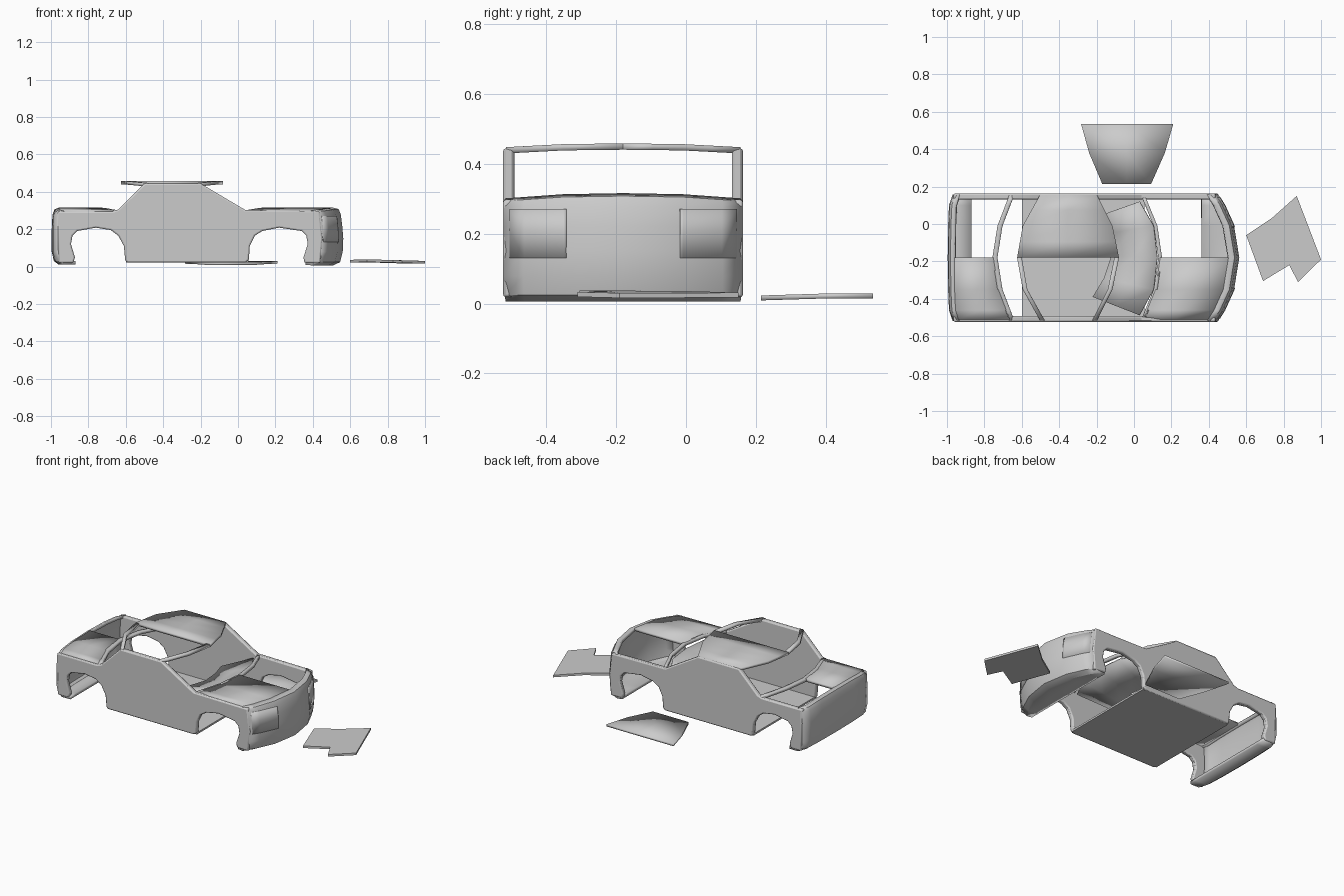
import bpy, bmesh
from mathutils import Vector

if "Cube" in bpy.data.objects:
    bpy.data.objects.remove(bpy.data.objects["Cube"])

YC = -0.18   # centre line of the car body
HW = 0.343   # half width of the body


def make(name, verts, faces, thick=0.0, bevel=0.0):
    me = bpy.data.meshes.new(name)
    me.from_pydata([tuple(v) for v in verts], [], faces)
    bm = bmesh.new()
    bm.from_mesh(me)
    bmesh.ops.recalc_face_normals(bm, faces=bm.faces)
    bm.to_mesh(me)
    bm.free()
    ob = bpy.data.objects.new(name, me)
    bpy.context.collection.objects.link(ob)
    if thick:
        m = ob.modifiers.new("thickness", 'SOLIDIFY')
        m.thickness = thick
        m.offset = 0
    if bevel:
        m = ob.modifiers.new("edges", 'BEVEL')
        m.width = bevel
        m.segments = 2
        m.limit_method = 'ANGLE'
        m.angle_limit = 0.7
    bpy.ops.object.select_all(action='DESELECT')
    bpy.context.view_layer.objects.active = ob
    ob.select_set(True)
    bpy.ops.object.shade_smooth_by_angle(angle=0.5)
    return ob


def loft(name, rows, thick=0.018, bevel=0.0):
    """Sheet through rows of points with equal counts."""
    n = len(rows[0])
    verts = [p for r in rows for p in r]
    faces = [(i * n + j, i * n + j + 1, (i + 1) * n + j + 1, (i + 1) * n + j)
             for i in range(len(rows) - 1) for j in range(n - 1)]
    return make(name, verts, faces, thick, bevel)


def prism(name, a, b, bevel=0.0):
    """Solid between two matching outlines."""
    n = len(a)
    faces = [tuple(range(n)), tuple(range(2 * n - 1, n - 1, -1))]
    faces += [(i, (i + 1) % n, n + (i + 1) % n, n + i) for i in range(n)]
    return make(name, list(a) + list(b), faces, 0, bevel)


def lerp_curve(curve, t):
    """Value at offset t from the centre line, curve = [(offset, value)]."""
    t = abs(t)
    for (t0, v0), (t1, v1) in zip(curve, curve[1:]):
        if t <= t1:
            return v0 + (v1 - v0) * (t - t0) / (t1 - t0)
    return curve[-1][1]


# Plan curves: x against distance from the centre line
NOSE = [(0, 0.553), (0.17, 0.525), (0.28, 0.475), (0.335, 0.44)]
TAIL = [(0, -0.986), (0.17, -0.984), (0.31, -0.978), (0.335, -0.96)]
COWL = [(0, 0.13), (0.17, 0.105), (0.34, 0.035)]
DECK = [(0, -0.742), (0.17, -0.715), (0.34, -0.65)]
ROOF_F = [(0, -0.08), (0.17, -0.115), (0.34, -0.20)]
ROOF_R = [(0, -0.625), (0.17, -0.595), (0.34, -0.50)]
CROWN = [(0, 0.306), (0.17, 0.303), (0.34, 0.291)]
ROOF_Z = [(0, 0.449), (0.17, 0.447), (0.34, 0.438)]
FULL = [-0.335, -0.28, -0.17, 0, 0.17, 0.28, 0.335]


def panel(name, ca, cb, cz, ys, da=0, db=0, thick=0.018):
    """Crowned sheet between two plan curves, each shifted in x."""
    rows = []
    for t in ys:
        xa, xb, z = lerp_curve(ca, t) + da, lerp_curve(cb, t) + db, lerp_curve(cz, t)
        rows.append([(xa + (xb - xa) * k / 2, YC + t, z) for k in range(3)])
    return loft(name, rows, thick)


# Side panels with wheel arches, no side windows
side = [(-0.96, 0.02), (-0.88, 0.02), (-0.872, 0.05), (-0.893, 0.12), (-0.885, 0.165),
        (-0.86, 0.19), (-0.76, 0.208), (-0.68, 0.195), (-0.64, 0.165), (-0.61, 0.11),
        (-0.603, 0.03), (-0.59, 0.022), (0.04, 0.022), (0.058, 0.035), (0.063, 0.11),
        (0.09, 0.165), (0.13, 0.19), (0.22, 0.208), (0.34, 0.19), (0.365, 0.165),
        (0.373, 0.12), (0.35, 0.05), (0.355, 0.02), (0.44, 0.018), (0.452, 0.15),
        (0.435, 0.297), (0.04, 0.302), (-0.2, 0.444), (-0.5, 0.444), (-0.64, 0.305),
        (-0.67, 0.295), (-0.965, 0.295)]
for s, nm in ((-1, "right_side_panel"), (1, "left_side_panel")):
    outer = [(x, YC + s * HW, z) for x, z in side]
    inner = [(x, YC + s * (HW - 0.032), z) for x, z in side]
    prism(nm, outer, inner, 0.008)


def end_cap(name, curve, inner_x, sgn, prof):
    """Bumper shell: lower return, face and upper lip."""
    rows = []
    for t in FULL:
        x = lerp_curve(curve, t)
        rows.append([(inner_x, YC + t, 0.02)] +
                    [(x + sgn * d, YC + t, z + (lerp_curve(CROWN, t) - 0.3 if z > 0.28 else 0))
                     for d, z in prof])
    return loft(name, rows, 0.02)


# Nose and tail
end_cap("front_end", NOSE, 0.36, 1,
        [(-0.045, 0.016), (-0.015, 0.03), (-0.003, 0.08), (0, 0.15), (-0.006, 0.22),
         (-0.013, 0.275), (-0.022, 0.294), (-0.05, 0.30)])
end_cap("rear_end", TAIL, -0.87, -1,
        [(-0.03, 0.02), (-0.01, 0.035), (0, 0.08), (0, 0.2), (-0.004, 0.275),
         (-0.012, 0.293), (-0.03, 0.299)])

# Headlight panels lying on the nose
for s, nm in ((-1, "right_headlight"), (1, "left_headlight")):
    rows = []
    for t in (0.162, 0.17, 0.28, 0.322):
        x = lerp_curve(NOSE, t) + 0.008
        rows.append([(x - 0.001, YC + s * t, 0.13), (x - 0.004, YC + s * t, 0.21),
                     (x - 0.011, YC + s * t, 0.27)])
    loft(nm, rows, 0.012)

# Cabin floor
prism("cabin_floor",
      [(x, y, 0.022) for x, y in ((-0.6, -0.51), (0.055, -0.51), (0.055, 0.15), (-0.6, 0.15))],
      [(x, y, 0.034) for x, y in ((-0.6, -0.51), (0.055, -0.51), (0.055, 0.15), (-0.6, 0.15))])

# Cowl and rear deck frame strips across the full width
panel("cowl_strip", COWL, COWL, CROWN, FULL, 0, 0.02)
panel("rear_deck_strip", DECK, DECK, CROWN, FULL, -0.015, 0.012)

# Half bonnet and half boot lid (right half only, left half is open)
HALF = [-0.33, -0.28, -0.17, 0]
panel("bonnet_half", COWL, NOSE, CROWN, HALF, 0.01, -0.045)
panel("boot_lid_half", TAIL, DECK, CROWN, HALF, 0.025, -0.01)

# Roof: left half is closed, right half is an open frame
panel("roof_half", ROOF_R, ROOF_F, ROOF_Z, [0, 0.085, 0.17, 0.255, 0.335])
panel("roof_front_rail", ROOF_F, ROOF_F, ROOF_Z, [-0.335, -0.17, 0], -0.025, 0)
panel("roof_rear_rail", ROOF_R, ROOF_R, ROOF_Z, [-0.335, -0.17, 0], 0, 0.025)

# Inner panel sloping back from the cowl into the cabin
front = [(0.03, 0.12), (0.105, -0.01), (0.125, -0.18), (0.105, -0.35), (0.03, -0.488)]
back = [(-0.16, 0.053), (-0.13, -0.05), (-0.12, -0.17), (-0.16, -0.29), (-0.22, -0.39)]
rows = []
for (ax, ay), (bx, by) in zip(front, back):
    a, b = Vector((ax, ay, 0.28)), Vector((bx, by, 0.20))
    rows.append([a.lerp(b, k / 2) for k in range(3)])
loft("inner_windscreen_panel", rows, 0.008)


def loose(name, pts, height):
    """Detached panel lying on the ground; points carry their own base z."""
    prism(name, pts, [(x, y, z + height) for x, y, z in pts])


# Detached roof half, as a strip following its slight curve
strip = []
for y, xa, xb, z in ((0.535, -0.283, 0.21, 0.022), (0.38, -0.24, 0.165, 0.021),
                     (0.215, -0.17, 0.092, 0.016)):
    strip.append([(xa + (xb - xa) * k / 2, y, z) for k in range(3)])
loft("loose_roof_half", strip, 0.014)

# Detached boot lid half with a corner notch
loose("loose_boot_lid_half",
      [(0.60, -0.06, 0.022), (0.69, -0.305, 0.024), (0.83, -0.22, 0.021), (0.877, -0.31, 0.019),
       (1.0, -0.19, 0.016), (0.87, 0.15, 0.017), (0.735, 0.03, 0.021)], 0.014)
